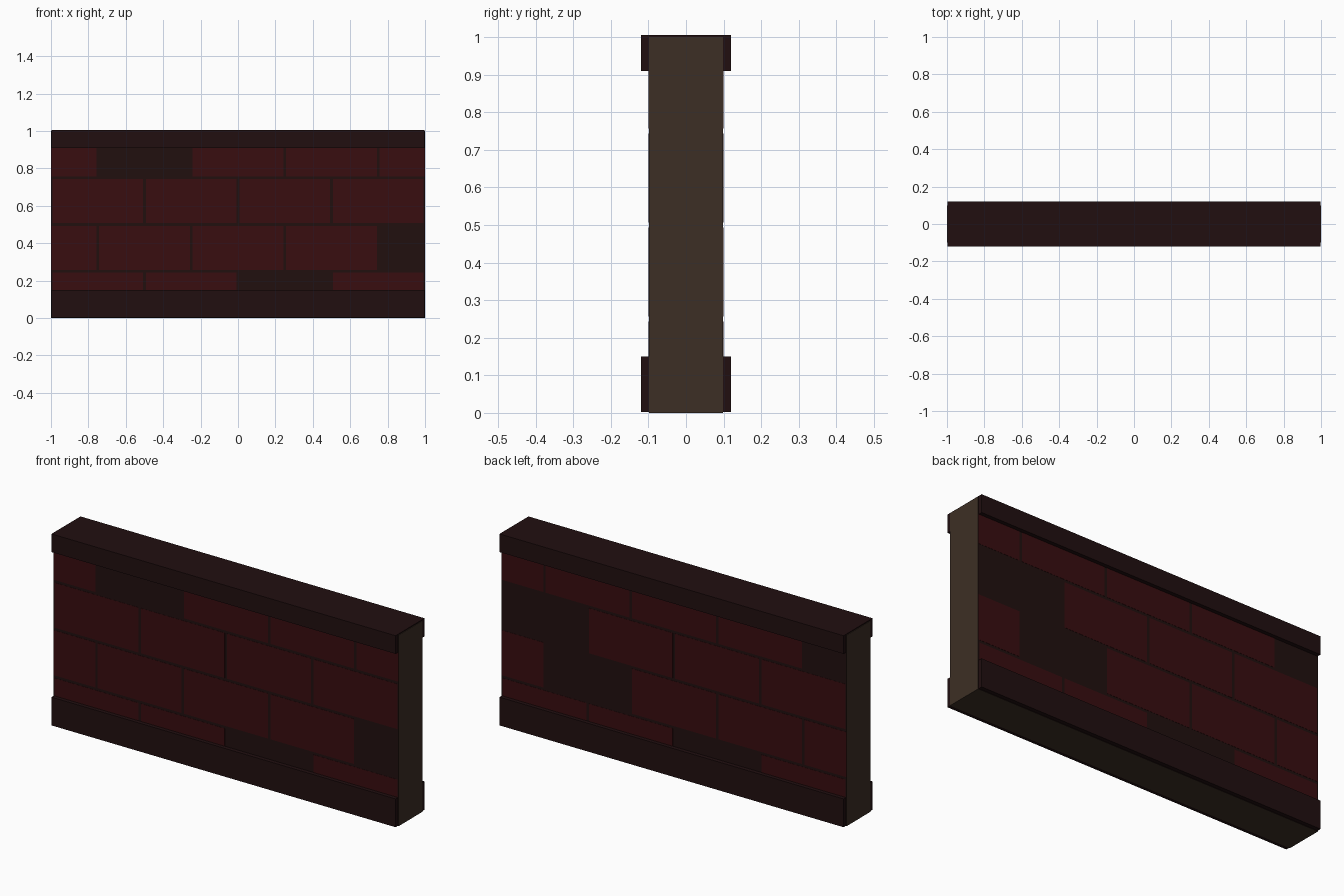
import bpy

if "Cube" in bpy.data.objects:
    bpy.data.objects.remove(bpy.data.objects["Cube"])


def material(name, colour):
    m = bpy.data.materials.new(name)
    m.diffuse_color = (*colour, 1.0)
    m.use_nodes = True
    m.node_tree.nodes["Principled BSDF"].inputs["Base Color"].default_value = m.diffuse_color
    return m


BRICK = material("brick red", (0.040, 0.0040, 0.0050))
MORTAR = material("dark mortar", (0.0150, 0.0050, 0.0048))
TRIM = material("dark trim", (0.0150, 0.0046, 0.0050))
CORE = material("end brown", (0.046, 0.028, 0.018))


def box(name, lo, hi, *mats):
    bpy.ops.mesh.primitive_cube_add(size=1, location=[(a + b) / 2 for a, b in zip(lo, hi)])
    ob = bpy.context.object
    ob.name = name
    ob.scale = [b - a for a, b in zip(lo, hi)]
    bpy.ops.object.transform_apply(location=False, rotation=False, scale=True)
    for m in mats:
        ob.data.materials.append(m)
    return ob


# Wall core: mortar on front and back, brown ends and underside
core = box("wall_core", (-1, -0.099, 0), (1, 0.099, 1), CORE, MORTAR)
for f in core.data.polygons:
    f.material_index = 1 if abs(f.normal.y) > 0.5 else 0

# Top cap and base trim
box("top_cap", (-0.997, -0.12, 0.91), (0.997, 0.12, 1.005), TRIM)
box("base_trim", (-0.997, -0.12, 0.002), (0.997, 0.12, 0.15), TRIM)

# Running bond of thin bricks, skipping the missing ones on each face
GAP = 0.007
ROWS = [(0.15, 0.25), (0.25, 0.5), (0.5, 0.75), (0.75, 0.91)]
MISSING = {
    "front": {(0, 0.0), (1, 0.75), (3, -0.75)},
    "back": {(0, -0.5), (1, 0.25), (2, 0.5), (3, -1.25)},
}
for side, sign in (("front", -1), ("back", 1)):
    y0, y1 = sorted((sign * 0.098, sign * 0.1))
    for row, (z0, z1) in enumerate(ROWS):
        start = -1.25 if row % 2 else -1.0
        for i in range(5 if row % 2 else 4):
            x = start + 0.5 * i
            if (row, x) in MISSING[side]:
                continue
            box(f"{side}_brick_{row}_{i}",
                (max(x + GAP, -0.999), y0, z0 + (GAP if row else 0)),
                (min(x + 0.5 - GAP, 0.999), y1, z1 - (GAP if row < 3 else 0)), BRICK)
